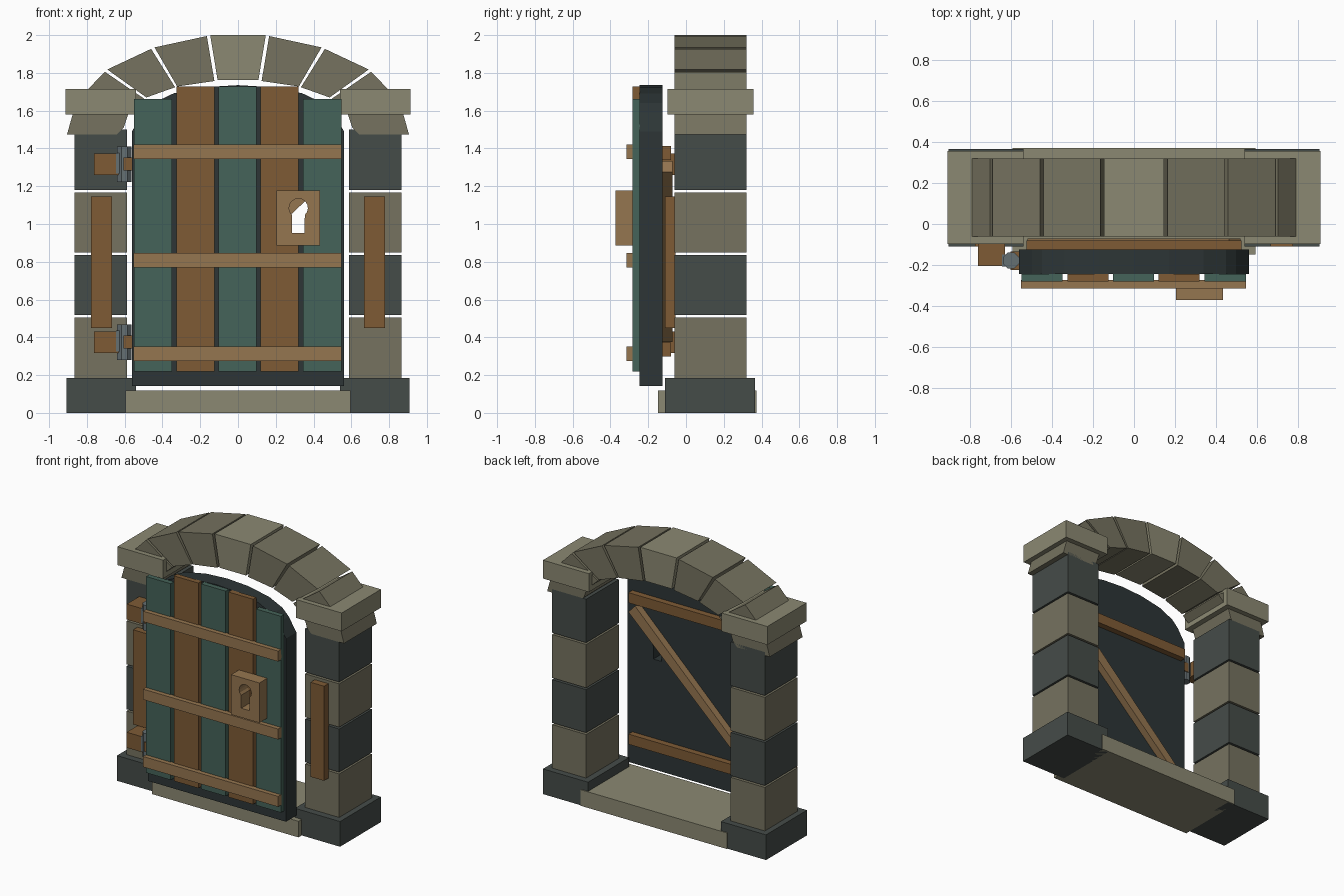
import bpy, bmesh, math

if "Cube" in bpy.data.objects:
    bpy.data.objects.remove(bpy.data.objects["Cube"])


def mat(name, rgb):
    m = bpy.data.materials.new(name)
    m.diffuse_color = (*rgb, 1)
    m.use_nodes = True
    m.node_tree.nodes["Principled BSDF"].inputs["Base Color"].default_value = m.diffuse_color
    return m


STONE = mat("stone", (0.18, 0.17, 0.115))
PALE = mat("pale_stone", (0.26, 0.25, 0.17))
DARK = mat("dark_stone", (0.06, 0.072, 0.066))
PANEL = mat("panel_paint", (0.026, 0.036, 0.037))
TEAL = mat("teal_wood", (0.06, 0.125, 0.10))
BROWN = mat("brown_wood", (0.21, 0.105, 0.036))
TAN = mat("tan_wood", (0.30, 0.18, 0.08))
METAL = mat("hinge_metal", (0.13, 0.16, 0.17))


def prism(name, pts, y0, y1, material=None):
    """Extrude an x-z outline from y0 to y1."""
    bm = bmesh.new()
    face = bm.faces.new([bm.verts.new((x, y0, z)) for x, z in pts])
    ext = bmesh.ops.extrude_face_region(bm, geom=[face])
    moved = [v for v in ext["geom"] if isinstance(v, bmesh.types.BMVert)]
    bmesh.ops.translate(bm, vec=(0, y1 - y0, 0), verts=moved)
    bmesh.ops.recalc_face_normals(bm, faces=bm.faces)
    mesh = bpy.data.meshes.new(name)
    bm.to_mesh(mesh)
    bm.free()
    ob = bpy.data.objects.new(name, mesh)
    bpy.context.collection.objects.link(ob)
    if material:
        mesh.materials.append(material)
    return ob


def box(name, x0, x1, y0, y1, z0, z1, material):
    return prism(name, [(x0, z0), (x1, z0), (x1, z1), (x0, z1)], y0, y1, material)


def mirrored(name, pts, y0, y1, material):
    """The same outline on the right and left side."""
    for side, s in (("right", 1), ("left", -1)):
        prism(f"{name}_{side}", [(s * x, z) for x, z in pts], y0, y1, material)


def rect(x0, x1, z0, z1):
    return [(x0, z0), (x1, z0), (x1, z1), (x0, z1)]


# Threshold, plinths, pillar blocks and imposts
box("threshold", -0.595, 0.595, -0.148, 0.373, 0, 0.118, PALE)
mirrored("plinth", rect(0.54, 0.907, 0, 0.185), -0.11, 0.366, DARK)
courses = [(0.185, 0.505), (0.518, 0.835), (0.848, 1.167), (1.18, 1.5)]
for i, (z0, z1) in enumerate(courses):
    mirrored(f"pillar_block_{i + 1}", rect(0.588, 0.865, z0, z1), -0.06, 0.32,
             DARK if i % 2 else STONE)
mirrored("impost", rect(0.54, 0.912, 1.58, 1.715), -0.098, 0.358, PALE)

# Arch stones
prism("keystone", [(-0.108, 1.762), (0.108, 1.762), (0.147, 2.0), (-0.147, 2.0)],
      -0.062, 0.32, PALE)
stones = [
    [(0.125, 1.757), (0.322, 1.728), (0.442, 1.935), (0.165, 1.995)],
    [(0.333, 1.724), (0.485, 1.67), (0.692, 1.818), (0.46, 1.927)],
    [(0.492, 1.66), (0.575, 1.585), (0.86, 1.645), (0.705, 1.806)],
    [(0.58, 1.585), (0.605, 1.51), (0.64, 1.475), (0.905, 1.475), (0.864, 1.62)],
]
for i, pts in enumerate(stones):
    mirrored(f"arch_stone_{i + 1}", pts, -0.062, 0.32, STONE)

# Keyhole cutter: round top with a slot below
hole = [(0.287, 0.953), (0.353, 0.953)]
for i in range(13):
    a = math.radians(-48 + i * 276 / 12)
    hole.append((0.32 + 0.05 * math.cos(a), 1.085 + 0.05 * math.sin(a)))
cutter = prism("keyhole_cutter", hole, -0.5, 0.0)
cutter.hide_render = True
cutter.hide_viewport = True
cutter.display_type = 'WIRE'


def cut(ob):
    m = ob.modifiers.new("keyhole", 'BOOLEAN')
    m.operation = 'DIFFERENCE'
    m.solver = 'EXACT'
    m.object = cutter


# Door backing panel with arched top
half = [(0.562, 0.143), (0.562, 1.49), (0.5, 1.59), (0.45, 1.64), (0.34, 1.692), (0.17, 1.725)]
outline = half + [(0, 1.735)] + [(-x, z) for x, z in reversed(half)]
cut(prism("door_panel", outline, -0.245, -0.125, PANEL))

# Front planks
planks = [(-0.55, -0.35), (-0.325, -0.125), (-0.103, 0.097), (0.12, 0.32), (0.345, 0.547)]
for i, (x0, x1) in enumerate(planks):
    top = 1.663 if i in (0, 4) else 1.728
    p = box(f"plank_{i + 1}", x0, x1, -0.282, -0.244, 0.22, top, BROWN if i % 2 else TEAL)
    if i > 2:
        cut(p)

# Front battens and lock plate
for i, z in enumerate((0.275, 0.77, 1.343)):
    box(f"front_batten_{i + 1}", -0.552, 0.547, -0.315, -0.275, z, z + 0.077, TAN)
cut(box("lock_plate", 0.205, 0.435, -0.373, -0.279, 0.885, 1.178, TAN))

# Back battens and diagonal brace
for i, z in enumerate((0.298, 1.338)):
    box(f"back_batten_{i + 1}", -0.527, 0.525, -0.126, -0.08, z, z + 0.075, BROWN)
prism("diagonal_brace", [(-0.52, 0.375), (-0.44, 0.375), (0.52, 1.275), (0.465, 1.333)],
      -0.126, -0.072, TAN)

# Wooden strips on the pillars
mirrored("pillar_strip", rect(0.667, 0.777, 0.45, 1.145), -0.11, -0.055, BROWN)

# Hinges: wall block, barrel, back plate and strap
for name, z in (("lower", 0.375), ("upper", 1.317)):
    box(f"hinge_block_{name}", -0.762, -0.632, -0.205, -0.055, z - 0.057, z + 0.057, BROWN)
    ring = [math.tau * (i + 0.5) / 8 for i in range(8)]
    barrel = prism(f"hinge_barrel_{name}",
                   [(0.042 * math.cos(a), 0.042 * math.sin(a)) for a in ring],
                   -0.094, 0.094, METAL)
    barrel.rotation_euler.x = math.pi / 2
    barrel.location = (-0.602, -0.178, z)
    box(f"hinge_plate_{name}", -0.645, -0.615, -0.208, -0.148, z - 0.05, z + 0.06, METAL)
    box(f"hinge_strap_{name}", -0.605, -0.55, -0.226, -0.135, z - 0.035, z + 0.035, BROWN)
